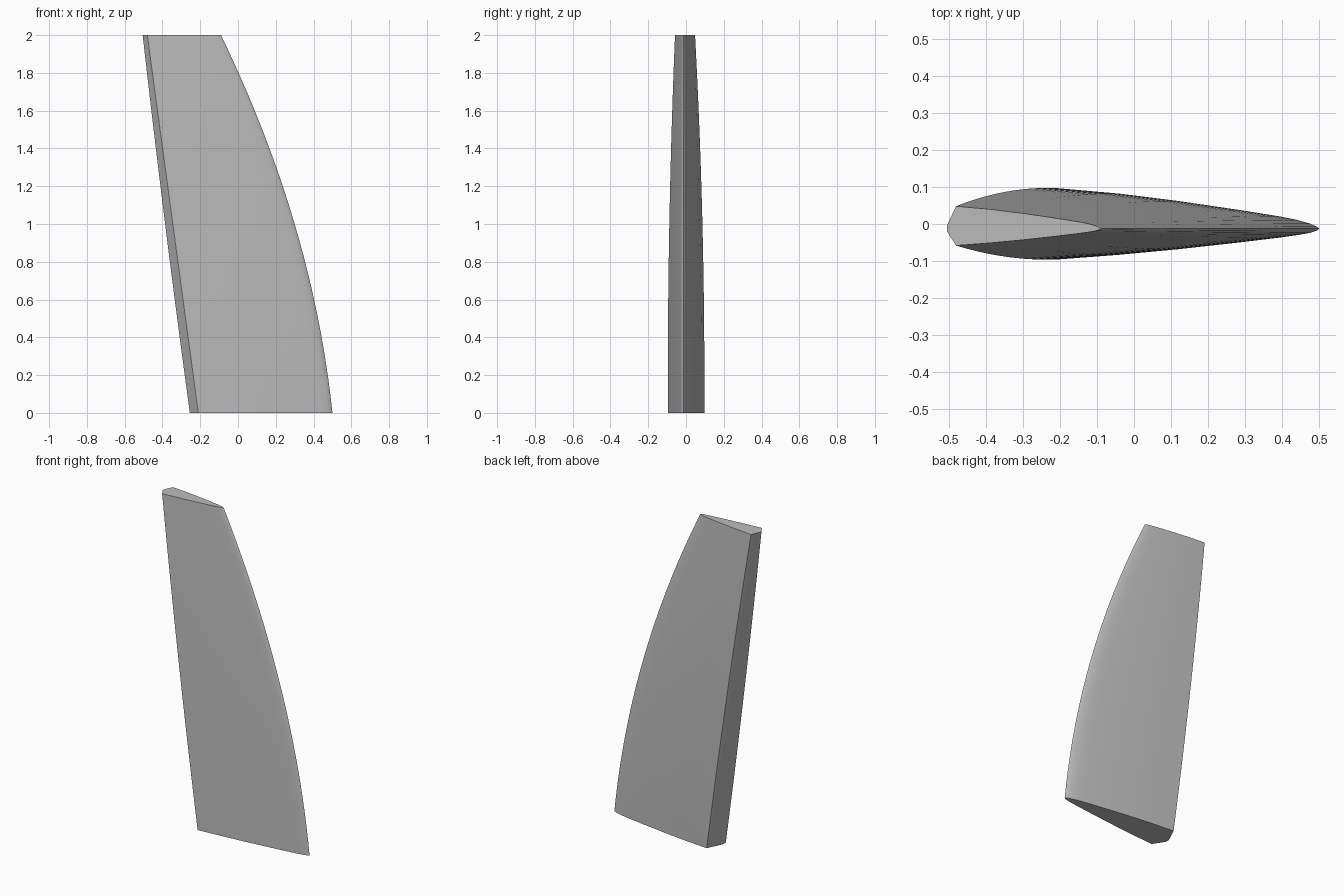
import bpy, bmesh, math

cube = bpy.data.objects.get("Cube")
if cube:
    bpy.data.objects.remove(cube)

grey = bpy.data.materials.new("mid grey")
grey.use_nodes = True
colour = (0.5, 0.5, 0.5, 1)
grey.diffuse_color = colour
grey.node_tree.nodes["Principled BSDF"].inputs["Base Color"].default_value = colour

# Root section: x is measured from the thick rear corner to the rounded nose
CHORD = 0.71
MID_Y = -0.012
section = [
    (0, 0.109), (0.17, 0.094), (0.33, 0.074), (0.5, 0.049), (0.6, 0.033),
    (0.65, 0.023), (0.685, 0.013), (0.703, 0.005),
    (0.71, 0), (0.703, -0.006), (0.685, -0.012), (0.65, -0.018),
    (0.6, -0.025), (0.5, -0.037), (0.33, -0.056), (0.17, -0.071), (0, -0.084),
    (-0.045, -0.014), (-0.045, 0.014),
]


def rear_x(z):
    return -0.21 - 0.135 * z


def nose_x(z):
    return 0.5 - 0.105 * z - 0.095 * z * z


# Tapered blade lofted through scaled sections
LEVELS = 24
bm = bmesh.new()
rings = []
for i in range(LEVELS + 1):
    z = 2 * i / LEVELS
    scale = (nose_x(z) - rear_x(z)) / CHORD
    rings.append([bm.verts.new((rear_x(z) + x * scale, MID_Y + y * scale, z))
                  for x, y in section])
n = len(section)
for low, high in zip(rings, rings[1:]):
    for j in range(n):
        k = (j + 1) % n
        bm.faces.new((low[j], low[k], high[k], high[j]))
bm.faces.new(rings[0])
bm.faces.new(rings[-1])
bmesh.ops.recalc_face_normals(bm, faces=bm.faces)

mesh = bpy.data.meshes.new("blade")
bm.to_mesh(mesh)
bm.free()
mesh.materials.append(grey)
blade = bpy.data.objects.new("blade", mesh)
bpy.context.collection.objects.link(blade)
bpy.context.view_layer.objects.active = blade
blade.select_set(True)
bpy.ops.object.shade_smooth_by_angle(angle=math.radians(30))
